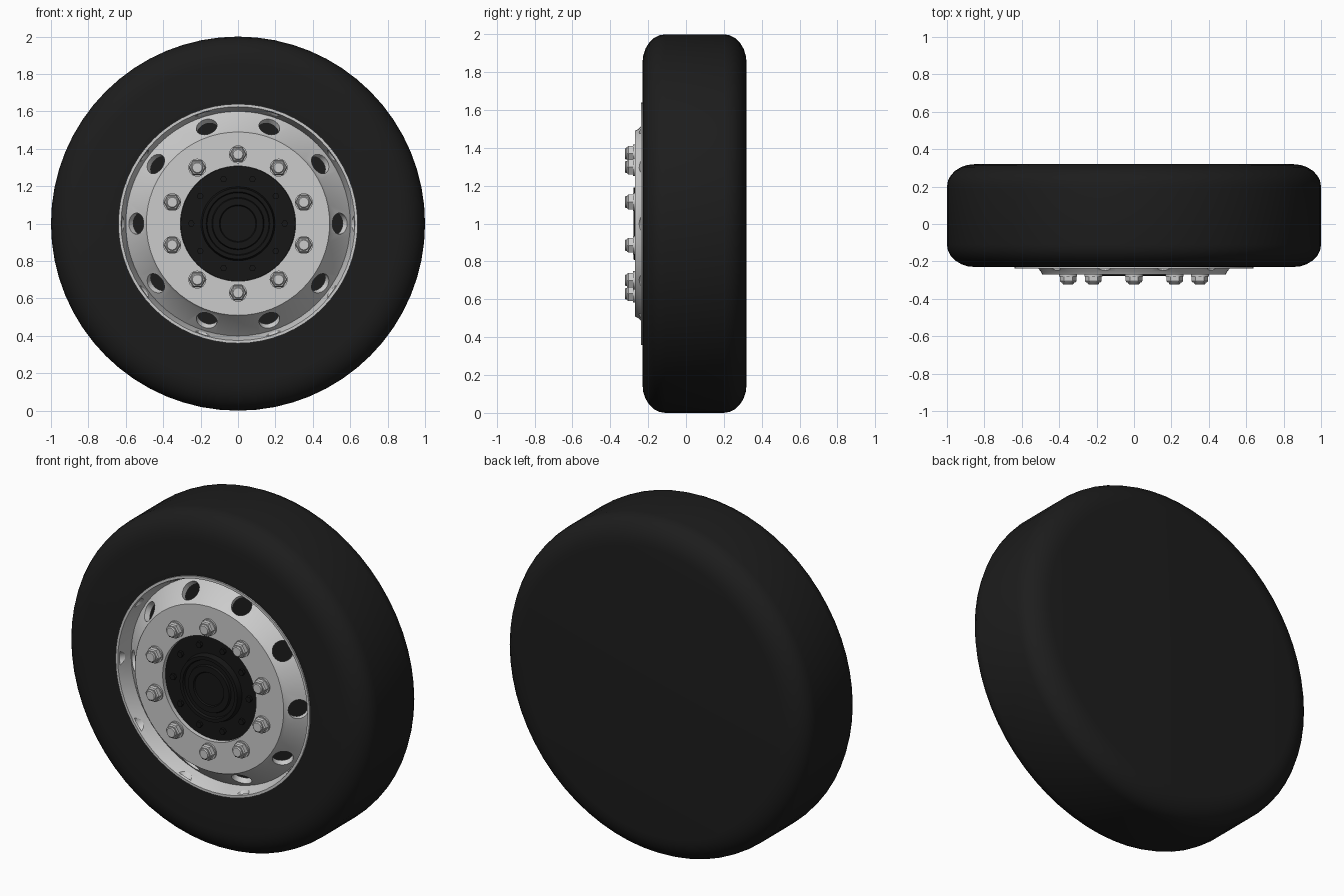
import bpy, bmesh, math
from mathutils import Matrix, Vector

if "Cube" in bpy.data.objects:
    bpy.data.objects.remove(bpy.data.objects["Cube"])

AXLE = Vector((0, 0, 1))


def material(name, v):
    m = bpy.data.materials.new(name)
    m.diffuse_color = (v, v, v, 1)
    m.use_nodes = True
    m.node_tree.nodes["Principled BSDF"].inputs["Base Color"].default_value = m.diffuse_color
    return m


def add_lathe(bm, profile, steps, closed=False, centre=AXLE, turn=0.0):
    """Revolve (radius, y) points around an axis parallel to y."""
    part = bmesh.new()
    vs = [part.verts.new((r, y, 0)) for r, y in profile]
    pairs = list(zip(vs, vs[1:])) + ([(vs[-1], vs[0])] if closed else [])
    es = [part.edges.new(p) for p in pairs]
    bmesh.ops.spin(part, geom=vs + es, cent=(0, 0, 0), axis=(0, 1, 0),
                   angle=2 * math.pi, steps=steps, use_merge=True)
    bmesh.ops.remove_doubles(part, verts=part.verts[:], dist=1e-5)
    bmesh.ops.recalc_face_normals(part, faces=part.faces[:])
    part.transform(Matrix.Translation(centre) @ Matrix.Rotation(turn, 4, 'Y'))
    tmp = bpy.data.meshes.new("tmp")
    part.to_mesh(tmp)
    part.free()
    bm.from_mesh(tmp)
    bpy.data.meshes.remove(tmp)


def finish(bm, name, mat=None, angle=30):
    me = bpy.data.meshes.new(name)
    bm.to_mesh(me)
    bm.free()
    ob = bpy.data.objects.new(name, me)
    bpy.context.collection.objects.link(ob)
    if mat:
        me.materials.append(mat)
    smooth(ob, angle)
    return ob


def smooth(ob, angle=30):
    bpy.ops.object.select_all(action='DESELECT')
    ob.select_set(True)
    bpy.context.view_layer.objects.active = ob
    bpy.ops.object.shade_smooth_by_angle(angle=math.radians(angle))


def ring_point(radius, degrees):
    a = math.radians(degrees)
    return AXLE + Vector((radius * math.cos(a), 0, radius * math.sin(a)))


rubber = material("rubber", 0.012)
hub_black = material("hub_black", 0.008)


# Tyre: closed back, rounded shoulders, recess for the wheel
def shoulder(y_side, sign, n=6):
    pts = []
    for i in range(n + 1):
        a = math.pi / 2 * i / n
        pts.append((0.85 + 0.15 * math.sin(a), y_side - sign * 0.12 * (1 - math.cos(a))))
    return pts


bm = bmesh.new()
tyre = [(0, 0.32)] + shoulder(0.32, 1) + shoulder(-0.23, -1)[::-1]
tyre += [(0.635, -0.23), (0.625, -0.06), (0, -0.06)]
add_lathe(bm, tyre, 64)
finish(bm, "tyre", rubber, 40)

# Rim: lip, inner barrel, sloped band and flat mounting face
bm = bmesh.new()
rim = [(0.64, -0.225), (0.64, -0.239), (0.625, -0.239), (0.612, -0.20), (0.60, -0.15),
       (0.50, -0.252), (0.49, -0.27), (0.308, -0.27), (0.308, -0.23),
       (0.48, -0.23), (0.59, -0.11), (0.62, -0.13)]
add_lathe(bm, rim, 64, closed=True)
rim_ob = finish(bm, "rim")

# Ten vent holes drilled square to the sloped band
bm = bmesh.new()
for k in range(10):
    p = ring_point(0.542, 36 * k)
    out = (p - AXLE).normalized()
    axis = out + Vector((0, -1, 0))
    m = Matrix.Translation(p + Vector((0, -0.205, 0))) @ axis.to_track_quat('Z', 'Y').to_matrix().to_4x4()
    bmesh.ops.create_cone(bm, cap_ends=True, segments=24, radius1=0.057,
                          radius2=0.057, depth=0.14, matrix=m)
cutter = finish(bm, "vent_cutter")
cutter.hide_render = True
mod = rim_ob.modifiers.new("vents", 'BOOLEAN')
mod.operation = 'DIFFERENCE'
mod.solver = 'EXACT'
mod.object = cutter
bpy.context.view_layer.update()
cut = bpy.data.meshes.new_from_object(rim_ob.evaluated_get(bpy.context.evaluated_depsgraph_get()))
rim_ob.modifiers.clear()
rim_ob.data = cut
bpy.data.objects.remove(cutter)
smooth(rim_ob)

# Hub with stepped concentric rings
bm = bmesh.new()
hub = [(0, -0.27), (0.095, -0.27), (0.10, -0.278), (0.135, -0.278), (0.14, -0.265),
       (0.165, -0.265), (0.17, -0.278), (0.19, -0.278), (0.198, -0.245),
       (0.307, -0.245), (0.307, -0.06)]
add_lathe(bm, hub, 48)
finish(bm, "hub", hub_black)

# Small hub bolts
bm = bmesh.new()
for k in range(10):
    add_lathe(bm, [(0, -0.262), (0.018, -0.262), (0.018, -0.24)], 6,
              centre=ring_point(0.25, 36 * k))
finish(bm, "hub_bolts", hub_black)

# Ten wheel nuts: washer, hex body and stud end
bm = bmesh.new()
for k in range(10):
    c = ring_point(0.37, 90 + 36 * k)
    add_lathe(bm, [(0.048, -0.265), (0.048, -0.28), (0, -0.28)], 24, centre=c)
    add_lathe(bm, [(0.045, -0.275), (0.045, -0.305), (0.039, -0.312), (0, -0.312)], 6, centre=c)
    add_lathe(bm, [(0.031, -0.31), (0.031, -0.318), (0.026, -0.323), (0, -0.323)], 20, centre=c)
finish(bm, "wheel_nuts")
